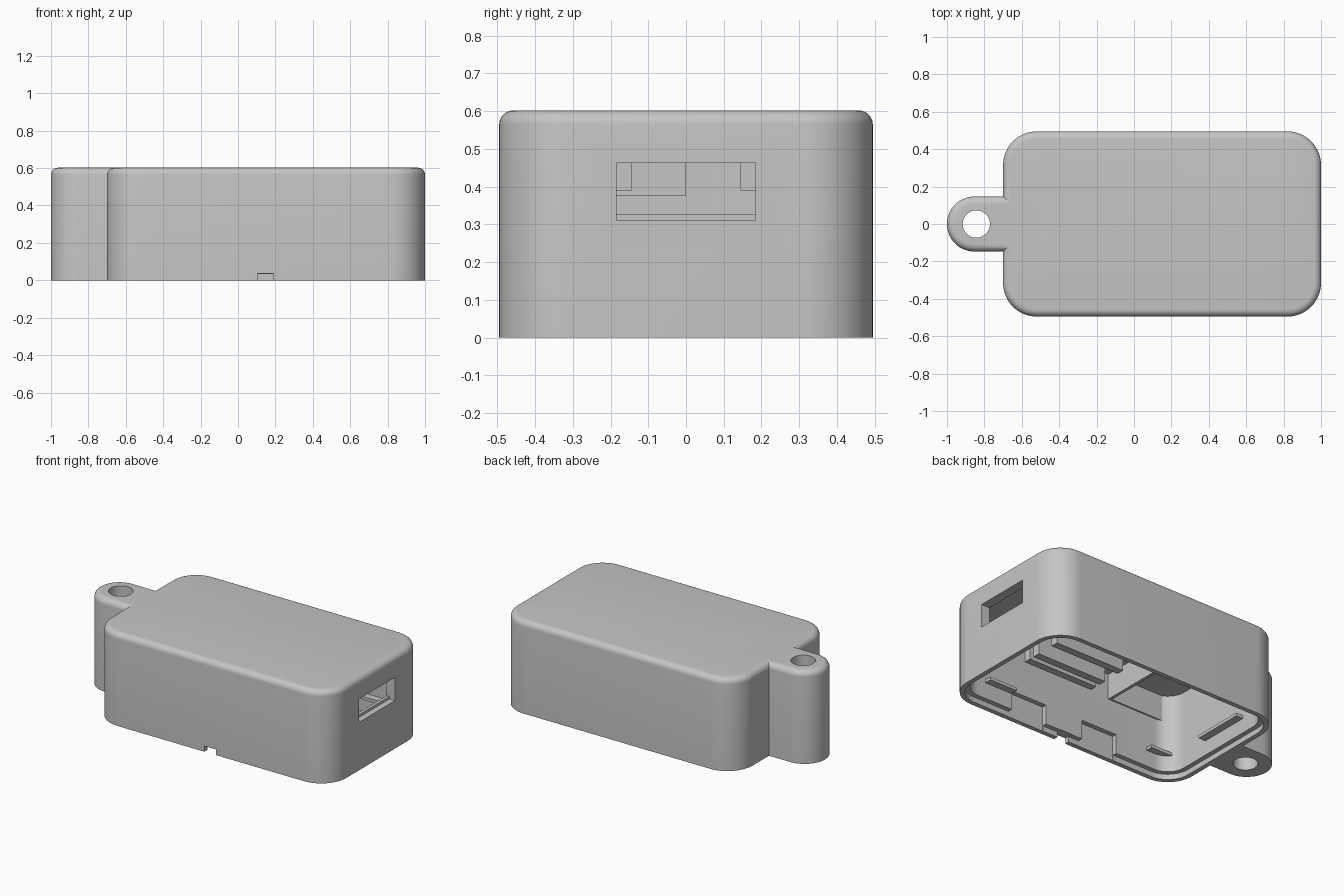
import bpy, bmesh, math

old = bpy.data.objects.get("Cube")
if old:
    bpy.data.objects.remove(old, do_unlink=True)

grey = bpy.data.materials.new("plain_grey")
grey.use_nodes = True
colour = (0.56, 0.56, 0.56, 1)
grey.diffuse_color = colour
grey.node_tree.nodes["Principled BSDF"].inputs["Base Color"].default_value = colour


def finish(name, bm):
    bmesh.ops.recalc_face_normals(bm, faces=bm.faces)
    mesh = bpy.data.meshes.new(name)
    bm.to_mesh(mesh)
    bm.free()
    mesh.materials.append(grey)
    obj = bpy.data.objects.new(name, mesh)
    bpy.context.collection.objects.link(obj)
    return obj


def rounded_loft(name, x0, x1, half_y, radius, rings, steps=14):
    """Stack rounded rectangles; each ring is (inset, height)."""
    bm = bmesh.new()
    loops = []
    for inset, z in rings:
        loop = []
        r = radius - inset
        for k, (cx, cy) in enumerate([(x1 - radius, half_y - radius), (x0 + radius, half_y - radius),
                                      (x0 + radius, radius - half_y), (x1 - radius, radius - half_y)]):
            for i in range(steps + 1):
                a = (k + i / steps) * math.pi / 2
                loop.append(bm.verts.new((cx + r * math.cos(a), cy + r * math.sin(a), z)))
        loops.append(loop)
    for low, high in zip(loops, loops[1:]):
        for i in range(len(low)):
            j = (i + 1) % len(low)
            bm.faces.new((low[i], low[j], high[j], high[i]))
    bm.faces.new(loops[0])
    bm.faces.new(loops[-1])
    bmesh.ops.remove_doubles(bm, verts=bm.verts, dist=0.00001)
    return finish(name, bm)


def box(name, x, y, z):
    bm = bmesh.new()
    bmesh.ops.create_cube(bm, size=1)
    for v in bm.verts:
        for axis, (low, high) in enumerate((x, y, z)):
            v.co[axis] = low if v.co[axis] < 0 else high
    return finish(name, bm)


def boolean(target, tool, operation):
    tool.hide_render = True
    mod = target.modifiers.new(operation, 'BOOLEAN')
    mod.object, mod.operation, mod.solver = tool, operation, 'EXACT'
    bpy.context.view_layer.objects.active = target
    bpy.ops.object.modifier_apply(modifier=mod.name)
    bpy.data.objects.remove(tool, do_unlink=True)


# Outer shell and lug, both with a rounded top edge
HEIGHT, FILLET, CEILING = 0.602, 0.038, 0.54
rings = [(0, 0)]
for i in range(7):
    a = i / 6 * math.pi / 2
    rings.append((FILLET * (1 - math.cos(a)), HEIGHT - FILLET * (1 - math.sin(a))))
case = rounded_loft("case", -0.7, 1.0, 0.495, 0.18, rings)
boolean(case, rounded_loft("lug", -1.0, -0.5, 0.147, 0.1465, rings), 'UNION')

# Open cavity with a stepped rim at the bottom
cavity = [(0, -0.1), (0, 0.035), (0.03, 0.035), (0.03, CEILING)]
boolean(case, rounded_loft("cavity", -0.67, 0.97, 0.465, 0.15, cavity), 'DIFFERENCE')

# Lug hole
bm = bmesh.new()
bmesh.ops.create_cone(bm, cap_ends=True, segments=40, radius1=0.073, radius2=0.073, depth=2)
bmesh.ops.translate(bm, verts=bm.verts, vec=(-0.843, 0, 0))
boolean(case, finish("hole", bm), 'DIFFERENCE')

# Connector port, with a small step behind its lower edge
boolean(case, box("port", (0.96, 1.1), (-0.184, 0.184), (0.312, 0.463)), 'DIFFERENCE')
boolean(case, box("port_inner", (0.9, 1.0), (-0.184, 0.184), (0.328, 0.463)), 'DIFFERENCE')

# Opening notch in the front rim
boolean(case, box("notch", (0.105, 0.19), (-0.6, -0.42), (-0.1, 0.037)), 'DIFFERENCE')

# Snap pockets in the long inner walls
for side in (-1, 1):
    for x0 in (-0.23, 0.3):
        ys = sorted((side * 0.40, side * 0.466))
        boolean(case, box("pocket", (x0, x0 + 0.26), ys, (-0.05, 0.16)), 'DIFFERENCE')

# Small ledges near the corners
for side, label in ((-1, "front"), (1, "back")):
    ys = sorted((side * 0.39, side * 0.45))
    for end, xs in (("right", (0.56, 0.76)), ("left", (-0.62, -0.46))):
        box(f"{label}_{end}_ledge", xs, ys, (0.14, 0.16))
box("end_ledge", (-0.65, -0.59), (-0.12, 0.22), (0.13, 0.15))

# Thin-walled compartment below the ceiling, closed by the end wall
TOP = CEILING + 0.01
for name, xs, ys in (("compartment_side", (-0.19, -0.17), (-0.44, 0.0)),
                     ("compartment_front", (-0.65, -0.17), (-0.44, -0.425)),
                     ("compartment_back", (-0.65, -0.17), (-0.02, 0.0))):
    box(name, xs, ys, (0.375, TOP))

# Board rails along both long walls
for side, label in ((-1, "front"), (1, "back")):
    for i, y in enumerate((0.41, 0.33, 0.165)):
        ys = sorted((side * (y - 0.02), side * (y + 0.03)))
        box(f"{label}_rail_{i + 1}", (-0.04, 0.46), ys, (0.39, TOP))

# Smooth curves, crisp edges
bpy.ops.object.select_all(action='DESELECT')
case.select_set(True)
bpy.context.view_layer.objects.active = case
bpy.ops.object.shade_smooth_by_angle(angle=math.radians(30))
